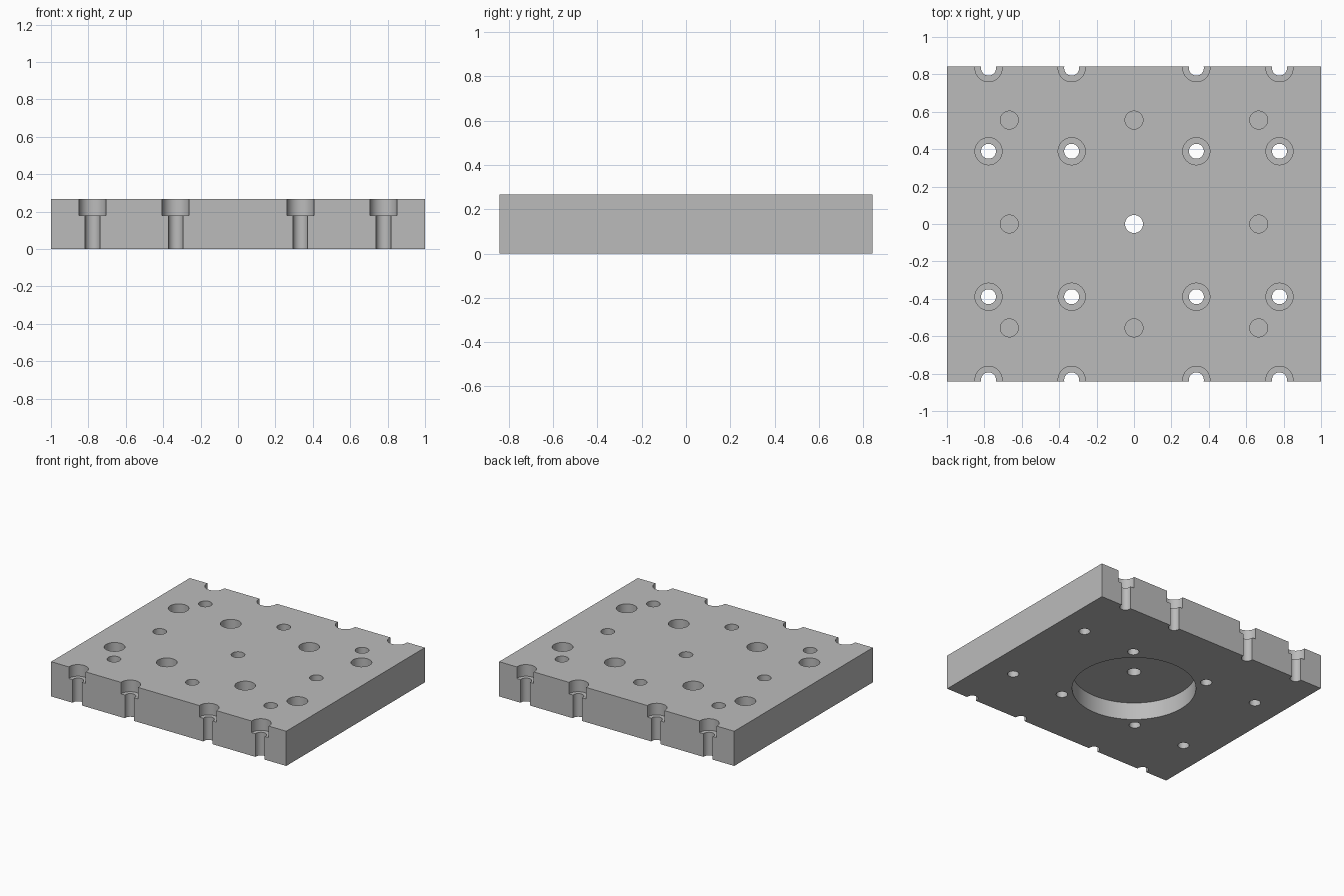
import bpy, bmesh, math

if "Cube" in bpy.data.objects:
    bpy.data.objects.remove(bpy.data.objects["Cube"], do_unlink=True)

WIDTH, DEPTH, HEIGHT = 2.0, 1.684, 0.267
UNIT = 1 / 9            # spacing module of the hole pattern
OVER = 0.05             # cutter overshoot beyond the surfaces
SIDES = 48

steel = bpy.data.materials.new("machined grey")
steel.use_nodes = True
grey = (0.5, 0.5, 0.5, 1)
steel.diffuse_color = grey
steel.node_tree.nodes["Principled BSDF"].inputs["Base Color"].default_value = grey


def add_stepped_pin(bm, x, y, profile, sides=SIDES):
    """Closed turned solid from (radius, z) pairs listed bottom to top."""
    rings = []
    for r, z in profile:
        angles = [2 * math.pi * i / sides for i in range(sides)]
        rings.append([bm.verts.new((x + r * math.cos(a), y + r * math.sin(a), z))
                      for a in angles])
    for low, high in zip(rings, rings[1:]):
        for i in range(sides):
            j = (i + 1) % sides
            bm.faces.new((low[i], low[j], high[j], high[i]))
    bm.faces.new(rings[0][::-1])
    bm.faces.new(rings[-1])


def make_object(name, bm):
    bmesh.ops.recalc_face_normals(bm, faces=bm.faces)
    mesh = bpy.data.meshes.new(name)
    bm.to_mesh(mesh)
    bm.free()
    mesh.materials.append(steel)
    obj = bpy.data.objects.new(name, mesh)
    bpy.context.collection.objects.link(obj)
    return obj


# Plate block
bm = bmesh.new()
bmesh.ops.create_cube(bm, size=1)
for v in bm.verts:
    v.co = (v.co.x * WIDTH, v.co.y * DEPTH, (v.co.z + 0.5) * HEIGHT)
plate = make_object("base_plate", bm)

# Hole cutters
top = HEIGHT + OVER
bolt, head, dowel, recess = 0.04, 0.0725, 0.048, 0.433
seat_z, recess_z, blind_z = 0.178, 0.133, 0.117
bm = bmesh.new()

# Counterbored bolt holes, the outer rows breaking through the long edges
for sx in (-1, 1):
    for sy in (-1, 1):
        for x in (3, 7):
            for y in (3.5, 7.5):
                add_stepped_pin(bm, sx * x * UNIT, sy * y * UNIT,
                                [(bolt, -OVER), (bolt, seat_z), (head, seat_z), (head, top)])

# Blind dowel holes around the centre
for x in (-6, 0, 6):
    for y in (-5, 0, 5):
        if x or y:
            add_stepped_pin(bm, x * UNIT, y * UNIT, [(dowel, blind_z), (dowel, top)])

# Round underside recess with the central through hole
add_stepped_pin(bm, 0, 0, [(recess, -OVER), (recess, recess_z),
                           (dowel, recess_z), (dowel, top)], 96)
cutter = make_object("hole_cutter", bm)
cutter.hide_render = True

# Cut the holes
cut = plate.modifiers.new("holes", "BOOLEAN")
cut.operation = "DIFFERENCE"
cut.solver = "EXACT"
cut.object = cutter
bpy.ops.object.select_all(action="DESELECT")
plate.select_set(True)
bpy.context.view_layer.objects.active = plate
bpy.ops.object.modifier_apply(modifier=cut.name)
bpy.data.objects.remove(cutter, do_unlink=True)

# Smooth hole walls with crisp edges
bpy.ops.object.shade_smooth_by_angle(angle=math.radians(30))
